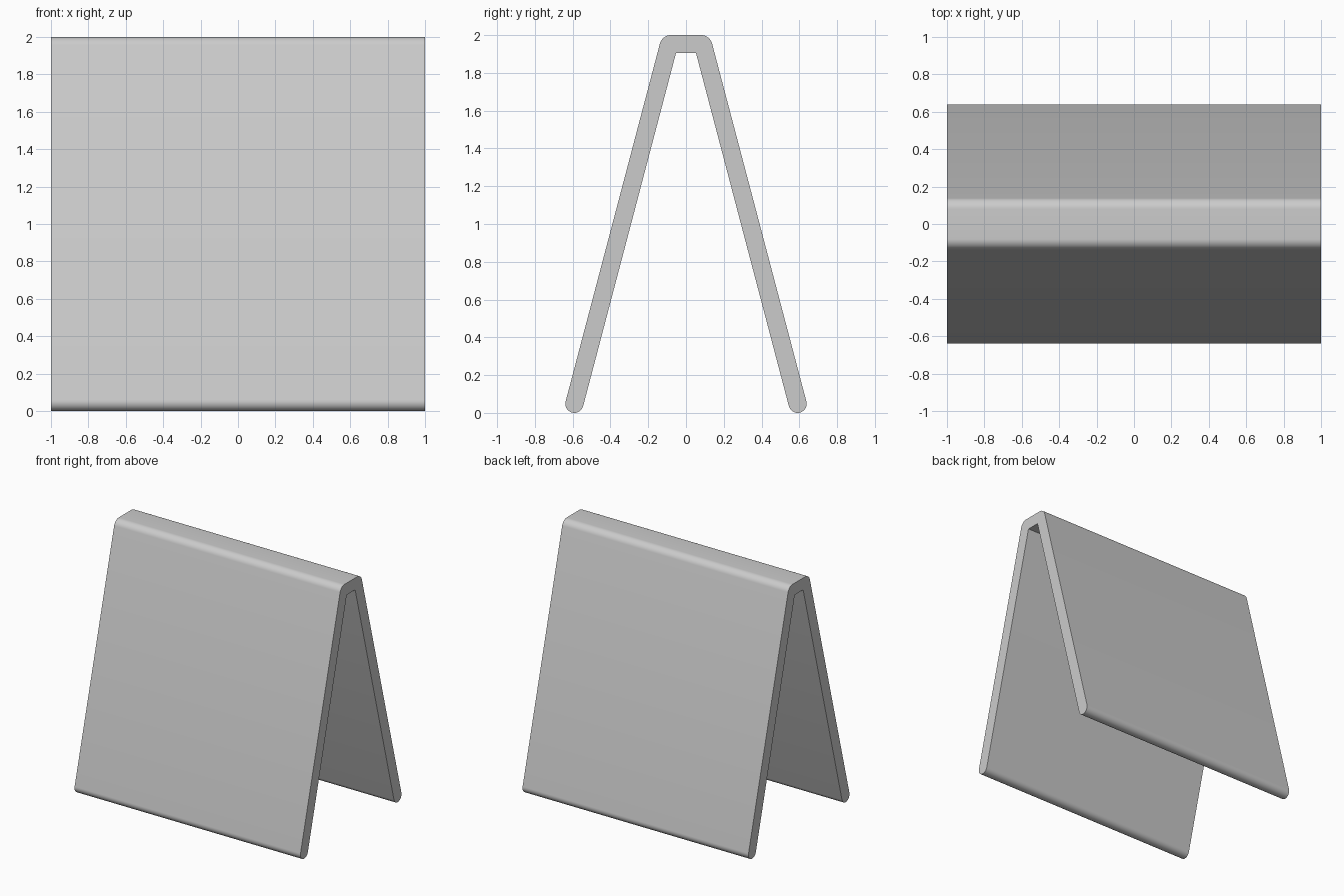
import bpy, bmesh
from math import radians, cos, sin

if "Cube" in bpy.data.objects:
    bpy.data.objects.remove(bpy.data.objects["Cube"])

TILT = 14.76          # lean of each leg in degrees


def arc(cy, cz, r, a0, a1, n=10):
    """Points on an arc in the YZ plane."""
    angles = [radians(a0 + (a1 - a0) * i / n) for i in range(n + 1)]
    return [(cy + r * cos(a), cz + r * sin(a)) for a in angles]


# Half profile (+y): rounded top corner, rounded foot, inner corner
half = arc(0.08, 1.94, 0.06, 90, TILT)
half += arc(0.591, 0.048, 0.048, TILT, TILT - 180, 14)
half.append((0.053, 1.905))
profile = half + [(-y, z) for y, z in reversed(half)]

# Folded board: extrude the profile across the width
bm = bmesh.new()
face = bm.faces.new([bm.verts.new((-1, y, z)) for y, z in profile])
out = bmesh.ops.extrude_face_region(bm, geom=[face], use_keep_orig=True)
verts = [v for v in out["geom"] if isinstance(v, bmesh.types.BMVert)]
bmesh.ops.translate(bm, verts=verts, vec=(2, 0, 0))
bmesh.ops.recalc_face_normals(bm, faces=bm.faces)

mesh = bpy.data.meshes.new("folded_board")
bm.to_mesh(mesh)
bm.free()
board = bpy.data.objects.new("folded_board", mesh)
bpy.context.collection.objects.link(board)

# Smooth rounded edges, crisp ends and inner corners
bpy.context.view_layer.objects.active = board
board.select_set(True)
bpy.ops.object.shade_smooth_by_angle(angle=radians(30))
